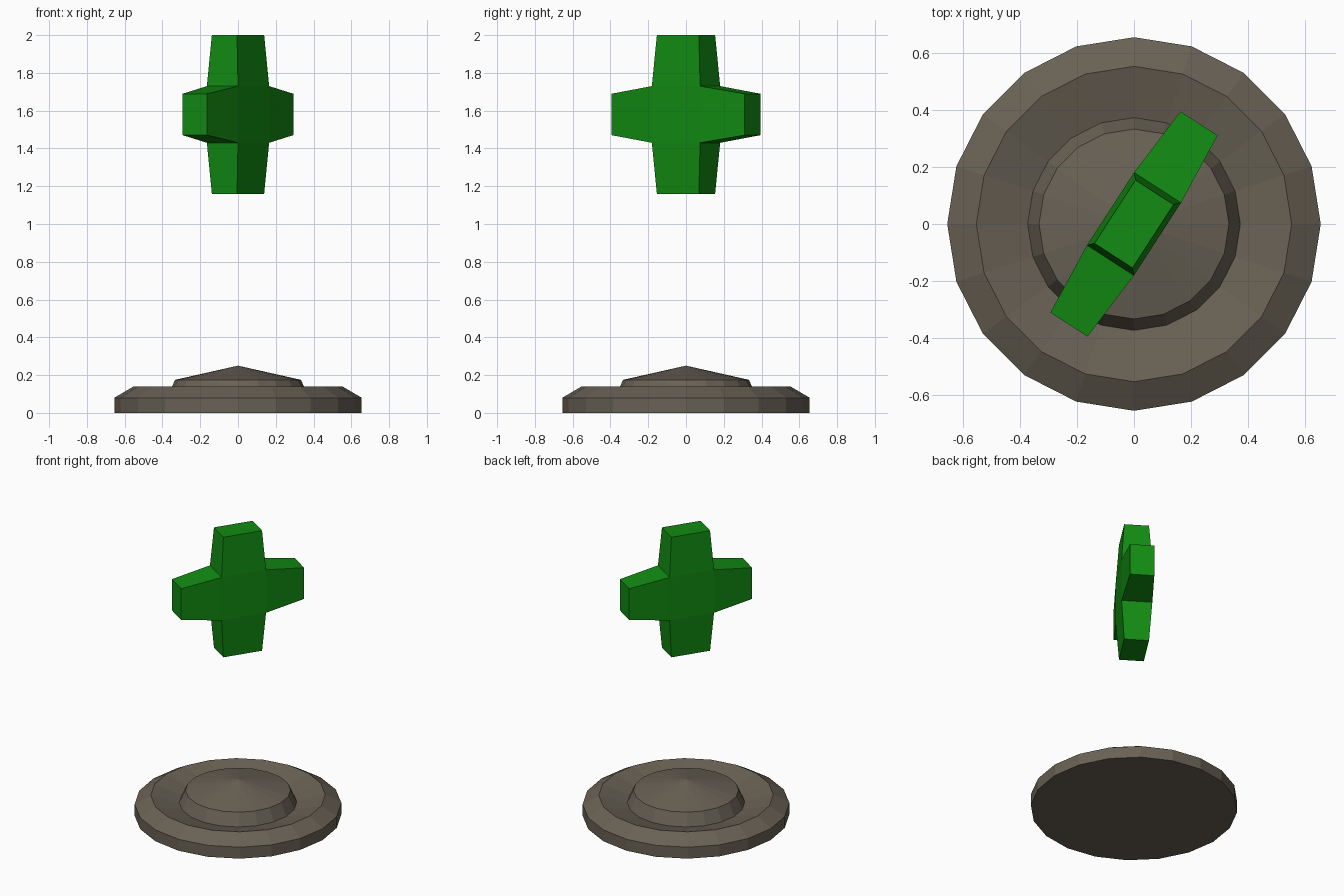
import bpy, bmesh
from math import radians, sin, cos, tau
from mathutils import Vector

if "Cube" in bpy.data.objects:
    bpy.data.objects.remove(bpy.data.objects["Cube"])

SIDES = 20


def make_object(name, bm, color):
    bmesh.ops.recalc_face_normals(bm, faces=bm.faces[:])
    mesh = bpy.data.meshes.new(name)
    bm.to_mesh(mesh)
    bm.free()
    obj = bpy.data.objects.new(name, mesh)
    bpy.context.collection.objects.link(obj)
    mat = bpy.data.materials.new(name + "_material")
    mat.diffuse_color = (*color, 1)
    mat.use_nodes = True
    mat.node_tree.nodes["Principled BSDF"].inputs["Base Color"].default_value = mat.diffuse_color
    mesh.materials.append(mat)
    return obj


# Round base: rings from the underside up, dipping into a groove round the dome
profile = [(0.655, 0), (0.655, 0.08), (0.553, 0.14), (0.373, 0.09), (0.333, 0.175)]
bm = bmesh.new()
rings = [[bm.verts.new((r * cos(tau * i / SIDES), r * sin(tau * i / SIDES), z))
          for i in range(SIDES)] for r, z in profile]
bm.faces.new(rings[0])
for low, high in zip(rings, rings[1:]):
    for i in range(SIDES):
        j = (i + 1) % SIDES
        bm.faces.new((low[i], low[j], high[j], high[i]))
apex = bm.verts.new((0, 0, 0.25))
for i in range(SIDES):
    bm.faces.new((rings[-1][i], rings[-1][(i + 1) % SIDES], apex))
make_object("base", bm, (0.14, 0.12, 0.09))

# Floating cross: a central block with four tapered arms extruded from its sides
bm = bmesh.new()
bmesh.ops.create_cube(bm, size=1)
bmesh.ops.scale(bm, vec=(0.304, 0.196, 0.30), verts=bm.verts[:])
bm.normal_update()
for face in [f for f in bm.faces if abs(f.normal.y) < 0.5]:
    normal = face.normal.copy()
    arm = bmesh.ops.extrude_discrete_faces(bm, faces=[face])["faces"][0]
    taper = (1, 0.79, 0.73) if abs(normal.x) > 0.5 else (0.87, 0.81, 1)
    for v in arm.verts:
        across = v.co - normal * v.co.dot(normal)
        v.co = Vector(a * t for a, t in zip(across, taper)) + normal * 0.42
cross = make_object("cross", bm, (0.006, 0.26, 0.006))
cross.location.z = 1.58
cross.rotation_euler.z = radians(57.1)
